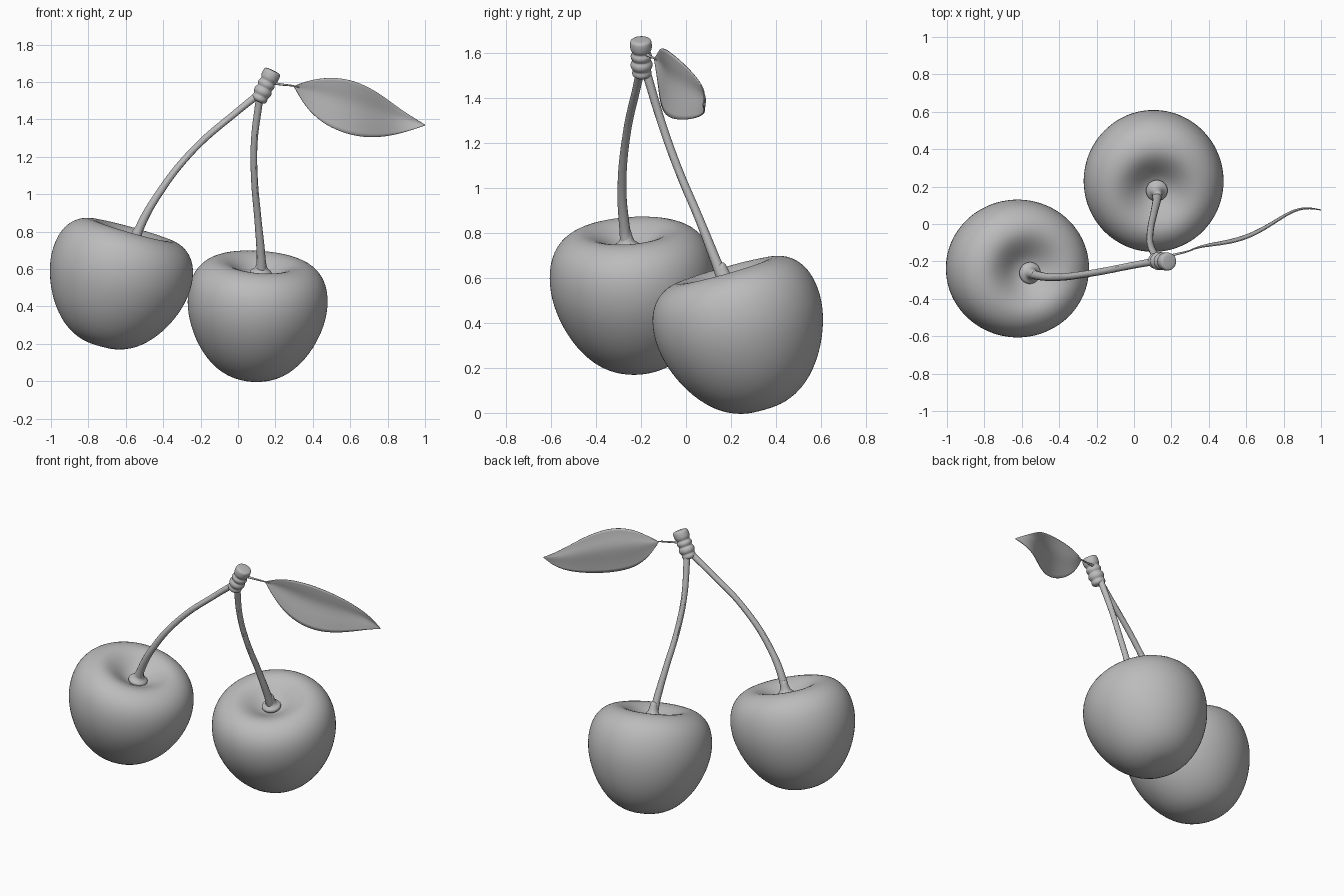
import bpy, bmesh, math
from mathutils import Vector

if "Cube" in bpy.data.objects:
    bpy.data.objects.remove(bpy.data.objects["Cube"], do_unlink=True)

grey = bpy.data.materials.new("plain grey")
grey.use_nodes = True
grey.diffuse_color = (0.5, 0.5, 0.5, 1)
grey.node_tree.nodes["Principled BSDF"].inputs["Base Color"].default_value = (0.5, 0.5, 0.5, 1)


def add_object(name, bm, levels):
    """Turn a bmesh into a smooth, subdivided object."""
    bmesh.ops.recalc_face_normals(bm, faces=bm.faces)
    for f in bm.faces:
        f.smooth = True
    mesh = bpy.data.meshes.new(name)
    bm.to_mesh(mesh)
    bm.free()
    mesh.materials.append(grey)
    obj = bpy.data.objects.new(name, mesh)
    bpy.context.collection.objects.link(obj)
    sub = obj.modifiers.new("smooth", 'SUBSURF')
    sub.levels = sub.render_levels = levels
    return obj


def lathe(name, profile, origin, axis, sides=32, levels=2):
    """Spin a (radius, height) profile and stand it along an axis."""
    bm = bmesh.new()
    verts = [bm.verts.new((r, 0, h)) for r, h in profile]
    edges = [bm.edges.new(pair) for pair in zip(verts, verts[1:])]
    bmesh.ops.spin(bm, geom=verts + edges, cent=(0, 0, 0), axis=(0, 0, 1),
                   angle=math.tau, steps=sides, use_merge=True)
    bmesh.ops.remove_doubles(bm, verts=bm.verts, dist=0.0005)
    obj = add_object(name, bm, levels)
    obj.location = origin
    obj.rotation_mode = 'QUATERNION'
    obj.rotation_quaternion = Vector((0, 0, 1)).rotation_difference(Vector(axis))
    return obj


def tube(name, points, radii):
    """Sweep a round tube of varying radius through points."""
    curve = bpy.data.curves.new(name, 'CURVE')
    curve.dimensions = '3D'
    curve.bevel_depth = 1
    curve.bevel_resolution = 4
    curve.resolution_u = 8
    curve.use_fill_caps = True
    spline = curve.splines.new('BEZIER')
    spline.bezier_points.add(len(points) - 1)
    for bp, co, r in zip(spline.bezier_points, points, radii):
        bp.co, bp.radius = co, r
        bp.handle_left_type = bp.handle_right_type = 'AUTO'
    curve.materials.append(grey)
    obj = bpy.data.objects.new(name, curve)
    bpy.context.collection.objects.link(obj)
    bpy.ops.object.select_all(action='DESELECT')
    obj.select_set(True)
    bpy.context.view_layer.objects.active = obj
    bpy.ops.object.convert(target='MESH')
    bpy.ops.object.shade_smooth_by_angle()
    return obj


# Cherries, slightly wider along their tilt, each with a flared stem foot in the hollow
fruit = [(0, 0), (0.1, 0.004), (0.21, 0.055), (0.308, 0.175), (0.364, 0.31), (0.382, 0.425),
         (0.366, 0.54), (0.31, 0.62), (0.22, 0.656), (0.14, 0.622), (0.07, 0.57), (0, 0.555)]
foot = [(0, -0.02), (0.05, -0.02), (0.062, -0.005), (0.057, 0.012), (0.035, 0.02),
        (0.026, 0.05), (0.02, 0.09), (0, 0.09)]
for side, tip, axis, base, widen in (
        ("right", (-0.738, -0.208, 0.188), (0.27, -0.07, 0.96), (-0.556, -0.262, 0.74), (1.025, 0.985, 1)),
        ("left", (0.075, 0.345, 0.014), (0.07, -0.27, 0.96), (0.122, 0.178, 0.58), (1, 1.015, 1))):
    lathe(side + "_cherry", fruit, tip, axis).scale = widen
    lathe(side + "_stem_foot", foot, base, axis, 16)

# Stems
tube("right_stem", [(-0.556, -0.262, 0.73), (-0.53, -0.272, 0.81), (-0.43, -0.285, 0.993),
                    (-0.24, -0.265, 1.235), (0, -0.22, 1.445), (0.125, -0.197, 1.545)],
     [0.03, 0.024, 0.02, 0.018, 0.018, 0.02])
tube("left_stem", [(0.125, 0.175, 0.57), (0.123, 0.135, 0.67), (0.107, 0.06, 0.86),
                   (0.088, -0.033, 1.08), (0.087, -0.105, 1.28), (0.115, -0.175, 1.51)],
     [0.03, 0.023, 0.019, 0.018, 0.018, 0.02])

# Ribbed knot that joins the stems
knot = [(0, 0), (0.032, 0), (0.044, 0.012), (0.044, 0.026), (0.039, 0.036),
        (0.047, 0.046), (0.051, 0.06), (0.047, 0.074), (0.039, 0.082),
        (0.046, 0.092), (0.049, 0.104), (0.045, 0.114), (0.039, 0.122), (0.046, 0.132),
        (0.05, 0.146), (0.049, 0.174), (0.043, 0.184), (0, 0.186)]
lathe("stem_knot", knot, (0.107, -0.196, 1.495), (0.075, -0.005, 0.155), 20, 2)

# Leaf stalk
tube("leaf_stalk", [(0.15, -0.18, 1.6), (0.22, -0.163, 1.588), (0.31, -0.138, 1.576),
                    (0.34, -0.122, 1.566)], [0.011, 0.006, 0.004, 0.002])

# Leaf: upright wavy blade with a creased midrib; stations are x, y, top z, bottom z
stations = [(0.3, -0.14, 1.578, 1.574), (0.36, -0.118, 1.602, 1.465), (0.45, -0.105, 1.622, 1.38),
            (0.55, -0.087, 1.622, 1.332), (0.65, -0.05, 1.597, 1.306), (0.75, 0.01, 1.543, 1.303),
            (0.84, 0.068, 1.475, 1.317), (0.92, 0.09, 1.42, 1.34), (1.0, 0.075, 1.371, 1.367)]
bm = bmesh.new()
rows = []
for x, y, top, bottom in stations:
    mid = 1.576 - 0.295 * (x - 0.3)
    fold = 0.12 * (top - bottom)
    rows.append([bm.verts.new((x, y + fold * d, z)) for z, d in (
        (top, -0.3), ((top + mid) / 2, -0.05), (mid, 0.45),
        ((bottom + mid) / 2, -0.05), (bottom, -0.3))])
for a, b in zip(rows, rows[1:]):
    for i in range(4):
        bm.faces.new((a[i], a[i + 1], b[i + 1], b[i]))
leaf = add_object("leaf", bm, 2)
solid = leaf.modifiers.new("thickness", 'SOLIDIFY')
solid.thickness = 0.005
solid.offset = 0
